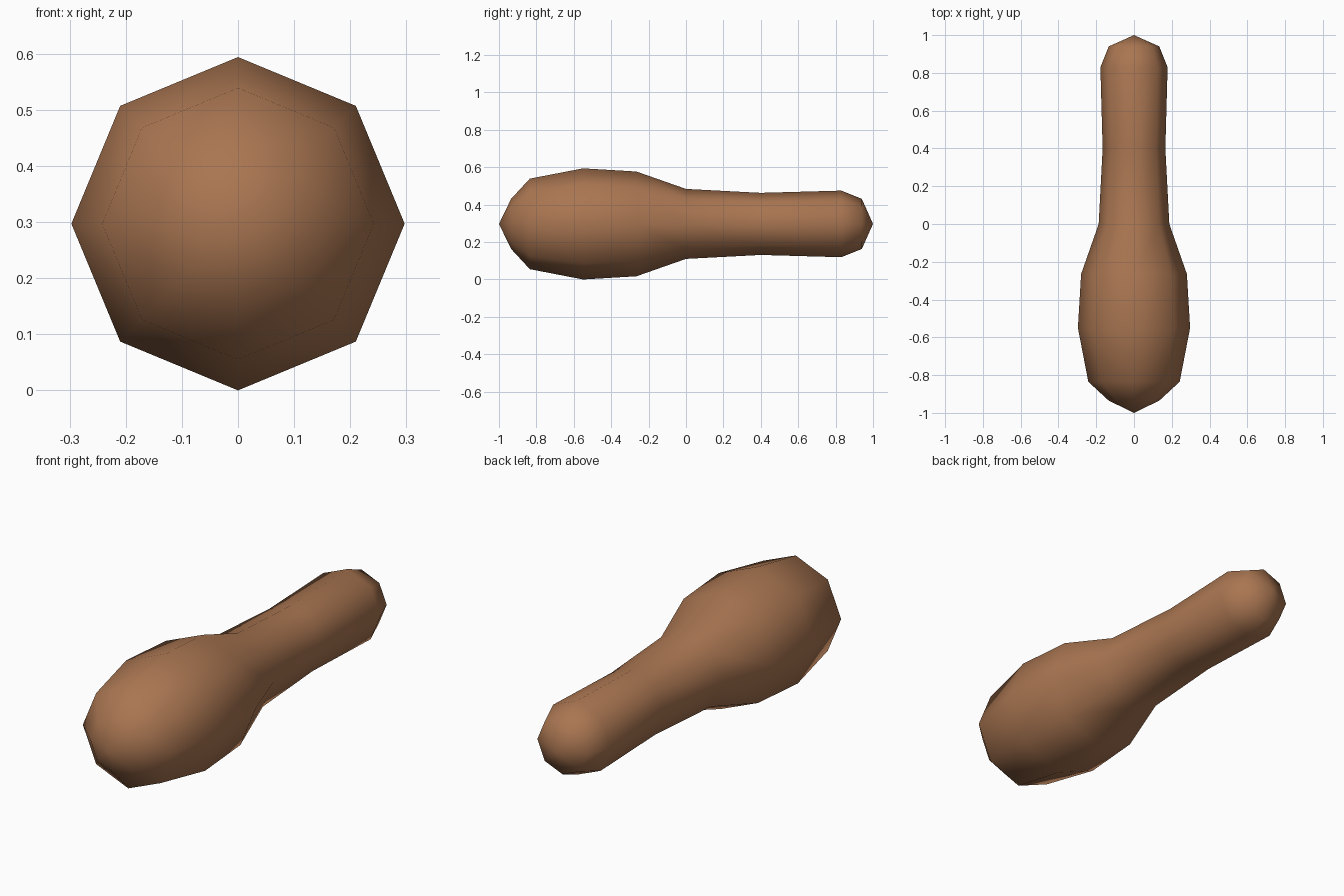
import bpy, bmesh, math

if "Cube" in bpy.data.objects:
    bpy.data.objects.remove(bpy.data.objects["Cube"])

SIDES = 8
CENTRE_Z = 0.297
# (y, radius) of each ring, from the thick front end to the thin back end
RINGS = [(-0.935, 0.134), (-0.835, 0.242), (-0.55, 0.297), (-0.265, 0.28),
         (0.0, 0.187), (0.4, 0.166), (0.83, 0.178), (0.94, 0.134)]

brown = bpy.data.materials.new("warm_brown")
brown.diffuse_color = (0.40, 0.18, 0.083, 1)
brown.use_nodes = True
brown.node_tree.nodes["Principled BSDF"].inputs["Base Color"].default_value = brown.diffuse_color

# Rings of the turned body, with a corner pointing straight up
bm = bmesh.new()
loops = []
for y, r in RINGS:
    angles = [2 * math.pi * i / SIDES for i in range(SIDES)]
    loops.append([bm.verts.new((r * math.sin(a), y, CENTRE_Z + r * math.cos(a))) for a in angles])

# Side walls
for a, b in zip(loops, loops[1:]):
    for i in range(SIDES):
        j = (i + 1) % SIDES
        bm.faces.new((a[i], a[j], b[j], b[i]))

# Pointed end caps
for loop, y in ((loops[0], -1), (loops[-1], 1)):
    tip = bm.verts.new((0, y, CENTRE_Z))
    for i in range(SIDES):
        bm.faces.new((loop[i], loop[(i + 1) % SIDES], tip))

bmesh.ops.recalc_face_normals(bm, faces=bm.faces)
for f in bm.faces:
    f.smooth = True

mesh = bpy.data.meshes.new("club_body")
bm.to_mesh(mesh)
bm.free()
mesh.materials.append(brown)
body = bpy.data.objects.new("club_body", mesh)
bpy.context.collection.objects.link(body)
